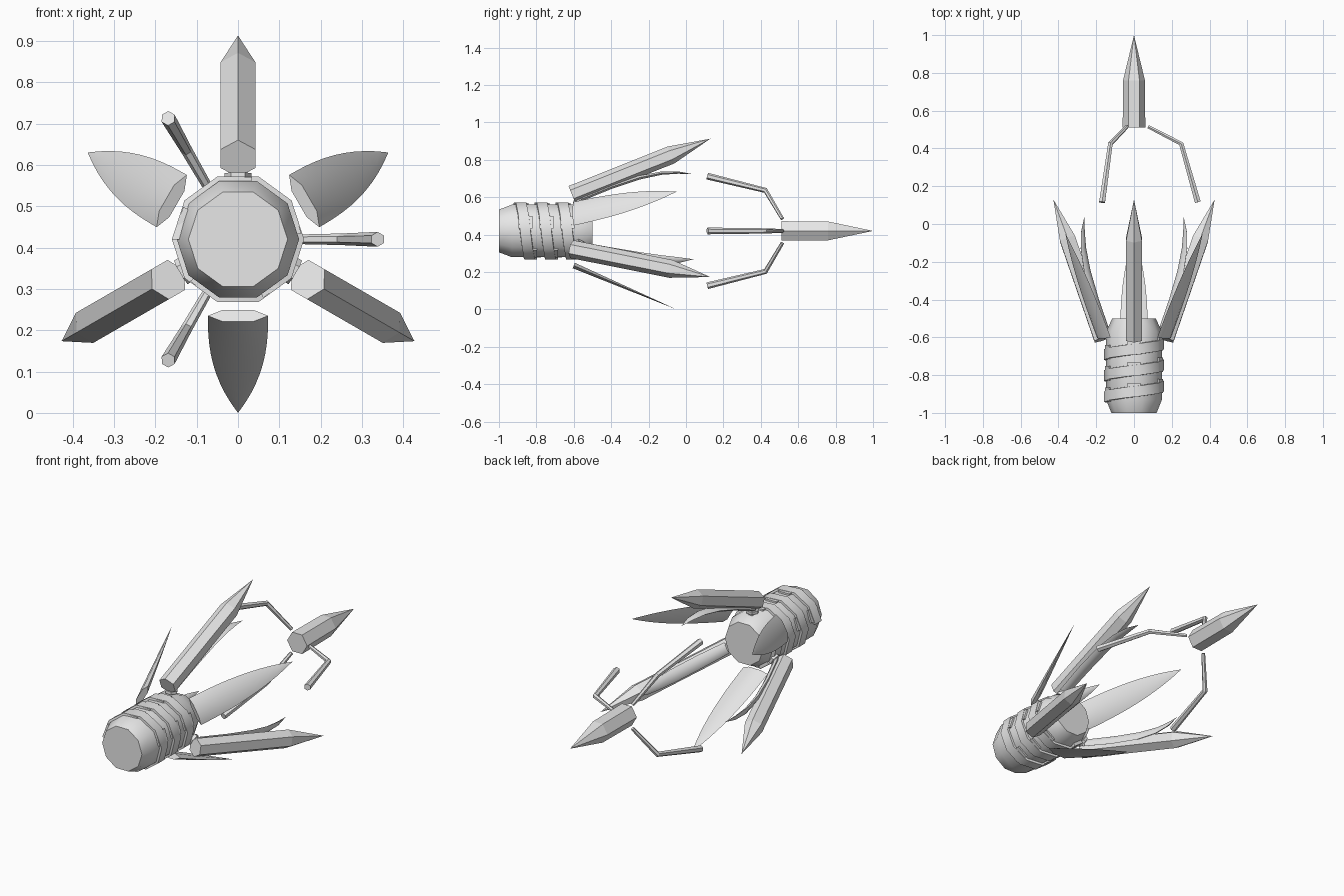
import bpy, bmesh, math
from mathutils import Vector

if "Cube" in bpy.data.objects:
    bpy.data.objects.remove(bpy.data.objects["Cube"])

CZ = 0.42  # height of the long axis

grey = bpy.data.materials.new("light_grey")
grey.diffuse_color = (0.8, 0.8, 0.8, 1)
grey.use_nodes = True
grey.node_tree.nodes["Principled BSDF"].inputs["Base Color"].default_value = grey.diffuse_color


def finish(name, bm, smooth=None):
    bmesh.ops.recalc_face_normals(bm, faces=bm.faces)
    me = bpy.data.meshes.new(name)
    bm.to_mesh(me)
    bm.free()
    me.materials.append(grey)
    ob = bpy.data.objects.new(name, me)
    bpy.context.collection.objects.link(ob)
    if smooth:
        bpy.ops.object.select_all(action='DESELECT')
        bpy.context.view_layer.objects.active = ob
        ob.select_set(True)
        bpy.ops.object.shade_smooth_by_angle(angle=math.radians(smooth))
    return ob


def place(t, y, r, deg):
    """Tangential, axial and radial position, turned about the long axis."""
    a = math.radians(deg)
    return Vector((r * math.cos(a) + t * math.sin(a), y,
                   CZ + r * math.sin(a) - t * math.cos(a)))


def loft(name, path, deg, n=6, phase=0.0, smooth=None):
    """Sweep an n-gon along (y, r, half width, half thickness) stations."""
    bm = bmesh.new()
    rings = []
    for i, (y, r, w, h) in enumerate(path):
        p, q = path[max(i - 1, 0)], path[min(i + 1, len(path) - 1)]
        d = Vector((q[0] - p[0], q[1] - p[1])).normalized()
        if w == 0:
            rings.append([bm.verts.new(place(0, y, r, deg))])
            continue
        ring = []
        for k in range(n):
            f = math.radians(phase) + 2 * math.pi * k / n
            t, u = w * math.cos(f), h * math.sin(f)
            ring.append(bm.verts.new(place(t, y - d.y * u, r + d.x * u, deg)))
        rings.append(ring)
    for a, b in zip(rings, rings[1:]):
        for k in range(n):
            j = (k + 1) % n
            if len(b) == 1:
                bm.faces.new((a[k], a[j], b[0]))
            else:
                bm.faces.new((a[k], a[j], b[j], b[k]))
    for ring in (rings[0], rings[-1]):
        if len(ring) > 1:
            bm.faces.new(ring)
    return finish(name, bm, smooth)


# Grip body: ten-sided barrel with tapered ends
barrel = [(-1, .12), (-.93, .148), (-.57, .148), (-.5, .115)]
loft("barrel", [(y, 0, r, r) for y, r in barrel], 90, 10, 0, 40)

# Spiral ridge around the barrel, with wider tabs on every second facet
bm = bmesh.new()
turns, pitch = 3, 0.112
rings = []
for i in range(turns * 10 + 1):
    deg, y = 180 - 36 * i, -0.915 + pitch * i / 10
    rings.append([bm.verts.new(place(0, y + dy, r, deg))
                  for dy, r in ((-.03, .14), (-.028, .16), (.028, .16), (.03, .14))])
for a, b in zip(rings, rings[1:]):
    for k in range(4):
        j = (k + 1) % 4
        bm.faces.new((a[k], a[j], b[j], b[k]))
bm.faces.new(rings[0])
bm.faces.new(rings[-1])
finish("spiral_ridge", bm, 40)

bm = bmesh.new()
for i in range(0, turns * 10, 2):
    y = -0.915 + pitch * (i + 0.5) / 10
    corners = []
    for dy in (-.03, .045):
        for s, r in ((0, .14), (0, .158), (1, .158), (1, .14)):
            p = place(0, y + dy, r, 180 - 36 * i).lerp(
                place(0, y + dy, r, 180 - 36 * (i + 1)), .15 + .7 * s)
            corners.append(bm.verts.new(p))
    a, b = corners[:4], corners[4:]
    for k in range(4):
        j = (k + 1) % 4
        bm.faces.new((a[k], a[j], b[j], b[k]))
    bm.faces.new(a)
    bm.faces.new(b)
finish("ridge_tabs", bm)

for i, deg in enumerate((90, 210, 330), 1):
    # Hexagonal spike splayed outward
    loft(f"spike_{i}", [(-.61, .195, .0485, .0485), (-.08, .406, .0485, .0485),
                        (.13, .493, 0, 0)], deg, 6, 30)
    # Peg and flange joining the spike to the barrel
    loft(f"spike_peg_{i}", [(-.575, .12, .022, .022), (-.57, .19, .022, .022)], deg, 6)
    loft(f"spike_flange_{i}", [(-.575, .145, .033, .033), (-.574, .16, .033, .033)], deg, 6)
    # Thin inner blade that curls back towards the axis
    loft(f"inner_blade_{i}", [(-.56, .17, .03, .012), (-.4, .235, .034, .012),
                              (-.25, .285, .034, .012), (-.13, .309, .028, .010),
                              (-.04, .312, .018, .007), (.04, .303, 0, 0)],
         deg, 6, 0, 35)

# Broad leaf-shaped petals
for i, deg in enumerate((30, 150, 270), 1):
    path = []
    for k in range(11):
        s = k / 10
        w = .073 * (1 - s ** 2.5) if k < 10 else 0
        path.append((-.6 + .55 * s, .185 + .235 * s, w, .018 * (1 - s)))
    loft(f"petal_{i}", path, deg, 6, 0, 35)

# Pointed tip at the far end
loft("far_tip", [(.51, 0, .06, .06), (.76, 0, .058, .058), (1, 0, 0, 0)], 90, 6)

# Bent claw arms reaching back from the tip
for i, deg in enumerate((0, 120, 240), 1):
    loft(f"claw_arm_{i}", [(.515, .075, .010, .010), (.425, .25, .014, .014),
                           (.115, .338, .018, .018)], deg, 6)
